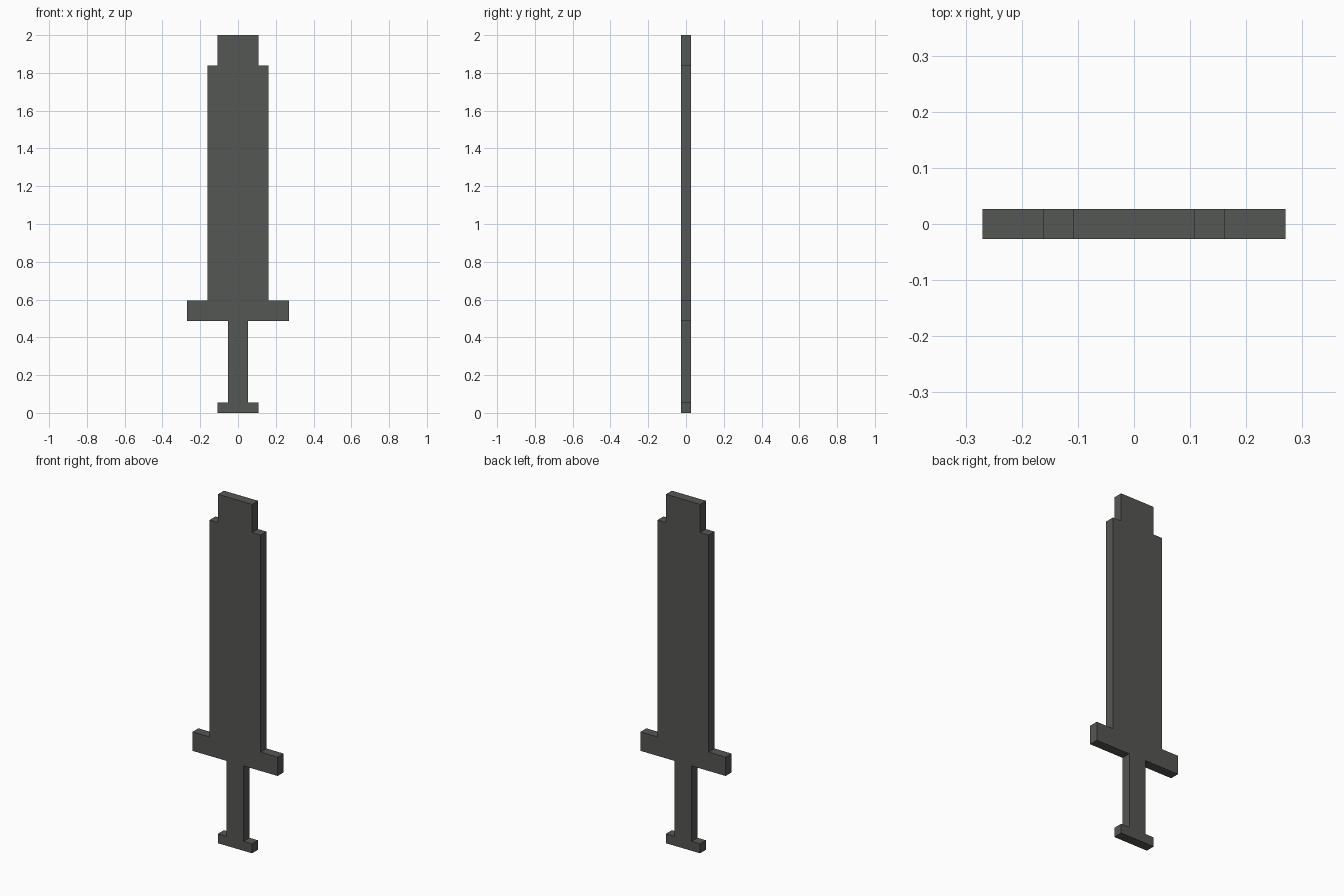
import bpy
import bmesh

cube = bpy.data.objects.get("Cube")
if cube:
    bpy.data.objects.remove(cube, do_unlink=True)

UNIT = 2 / 37  # the sword is 37 grid steps tall and one step thick

# Dark grey metal
metal = bpy.data.materials.new("dark_grey_metal")
metal.use_nodes = True
colour = (0.091, 0.095, 0.087, 1)
metal.diffuse_color = colour
metal.node_tree.nodes["Principled BSDF"].inputs["Base Color"].default_value = colour

# Half width and top height of each section, in grid steps:
# pommel, grip, guard, blade, tip
sections = [(2, 1), (1, 9), (5, 11), (3, 34), (2, 37)]

# Stepped right-hand outline, bottom to top, then its mirror back down
right = []
bottom = 0
for half_width, top in sections:
    right += [(half_width, bottom), (half_width, top)]
    bottom = top
outline = right + [(-x, z) for x, z in reversed(right)]

# Extrude the outline into one solid
bm = bmesh.new()
face = bm.faces.new([bm.verts.new((x * UNIT, -UNIT / 2, z * UNIT)) for x, z in outline])
back = bmesh.ops.extrude_face_region(bm, geom=[face])["geom"]
back_verts = [g for g in back if isinstance(g, bmesh.types.BMVert)]
bmesh.ops.translate(bm, vec=(0, UNIT, 0), verts=back_verts)
bmesh.ops.recalc_face_normals(bm, faces=bm.faces)

mesh = bpy.data.meshes.new("sword")
bm.to_mesh(mesh)
bm.free()
mesh.materials.append(metal)
sword = bpy.data.objects.new("sword", mesh)
bpy.context.collection.objects.link(sword)
